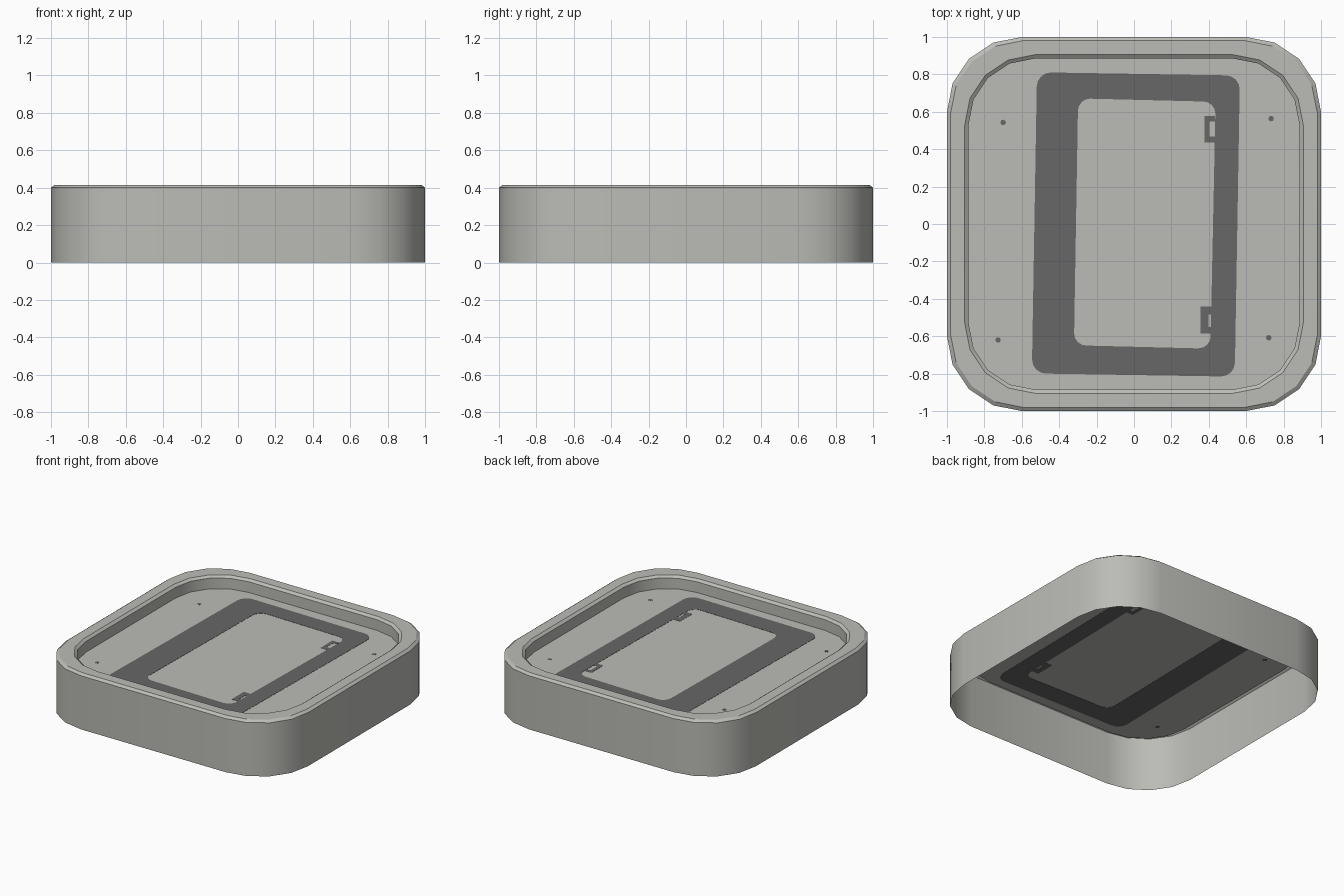
import bpy, bmesh, math

if "Cube" in bpy.data.objects:
    bpy.data.objects.remove(bpy.data.objects["Cube"])

FLOOR_Z = 0.32


def material(name, rgb):
    m = bpy.data.materials.new(name)
    m.diffuse_color = (*rgb, 1)
    m.use_nodes = True
    m.node_tree.nodes["Principled BSDF"].inputs["Base Color"].default_value = m.diffuse_color
    return m


grey = material("warm light grey", (0.50, 0.50, 0.47))
dark = material("dark grey print", (0.135, 0.135, 0.135))


def rounded(corners, radius, seg=4):
    """Counter-clockwise outline of a four-cornered shape with rounded corners."""
    pts = []
    for k, (x, y) in enumerate(corners):
        cx = x - math.copysign(radius, x)
        cy = y - math.copysign(radius, y)
        for i in range(seg + 1):
            a = math.pi / 2 * (k + i / seg)
            pts.append((cx + radius * math.cos(a), cy + radius * math.sin(a)))
    return pts


def square(half):
    return [(half, half), (-half, half), (-half, -half), (half, -half)]


# Open-bottomed cap: recessed floor, inner wall, bevelled rim, outer wall
rings = [(0.885, 0.355, FLOOR_Z), (0.885, 0.355, 0.40), (0.905, 0.375, 0.415),
         (0.98, 0.385, 0.415), (1.0, 0.40, 0.40), (1.0, 0.40, 0.0)]
bm = bmesh.new()
loops = [[bm.verts.new((x, y, z)) for x, y in rounded(square(h), r)] for h, r, z in rings]
bm.faces.new(loops[0])
for a, b in zip(loops, loops[1:]):
    for i in range(len(a)):
        j = (i + 1) % len(a)
        bm.faces.new((a[i], b[i], b[j], a[j]))
mesh = bpy.data.meshes.new("cap_shell")
bm.to_mesh(mesh)
bm.free()
mesh.materials.append(grey)
shell = bpy.data.objects.new("cap_shell", mesh)
bpy.context.collection.objects.link(shell)
bpy.context.view_layer.objects.active = shell
shell.select_set(True)
bpy.ops.object.shade_smooth_by_angle(angle=math.radians(30))


def plate(name, outlines, half_thick=0.0015):
    """Thin printed plate, visible on both sides of the floor; extra outlines cut holes."""
    cu = bpy.data.curves.new(name, 'CURVE')
    cu.dimensions = '2D'
    cu.fill_mode = 'BOTH'
    cu.extrude = half_thick
    for pts in outlines:
        sp = cu.splines.new('POLY')
        sp.points.add(len(pts) - 1)
        for p, (x, y) in zip(sp.points, pts):
            p.co = (x, y, 0, 1)
        sp.use_cyclic_u = True
    cu.materials.append(dark)
    ob = bpy.data.objects.new(name, cu)
    ob.location.z = FLOOR_Z
    bpy.context.collection.objects.link(ob)
    bpy.ops.object.select_all(action='DESELECT')
    bpy.context.view_layer.objects.active = ob
    ob.select_set(True)
    bpy.ops.object.convert(target='MESH')


# Slightly tilted printed frame
outer = [(0.565, 0.795), (-0.52, 0.81), (-0.545, -0.80), (0.54, -0.815)]
inner = [(0.435, 0.655), (-0.30, 0.67), (-0.32, -0.65), (0.41, -0.665)]
plate("printed_frame", [rounded(outer, 0.075), rounded(inner, 0.065)])

# Small bracket tabs on the frame's inner right edge
for name, x0, xh, x1, y0, h0, h1, y1 in (
        ("upper_tab", 0.377, 0.404, 0.432, 0.436, 0.468, 0.548, 0.577),
        ("lower_tab", 0.356, 0.397, 0.420, -0.585, -0.55, -0.485, -0.44)):
    plate(name, [[(x0, y0), (x1, y0), (x1, h0), (xh, h0),
                  (xh, h1), (x1, h1), (x1, y1), (x0, y1)]], 0.0013)

# Four corner dots
for i, (x, y) in enumerate([(-0.70, 0.543), (0.733, 0.563), (-0.727, -0.62), (0.72, -0.608)]):
    plate(f"corner_dot_{i + 1}", [[(x + 0.015 * math.cos(k * math.pi / 4),
                                    y + 0.015 * math.sin(k * math.pi / 4)) for k in range(8)]])
